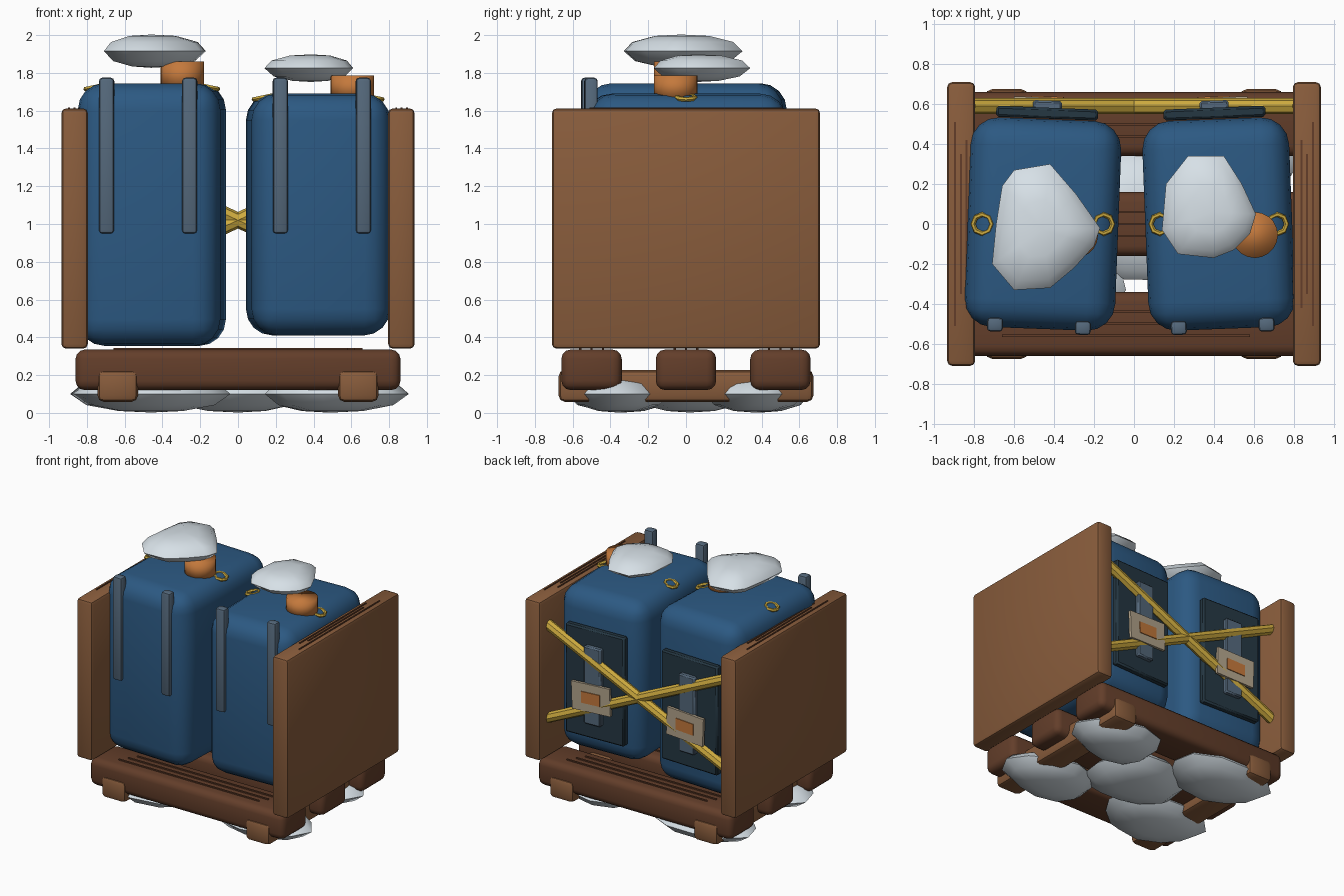
import bpy, bmesh
from math import radians, sin, cos, pi, atan2, hypot
from mathutils import Matrix, Vector

cube = bpy.data.objects.get("Cube")
if cube:
    bpy.data.objects.remove(cube)


def material(name, r, g, b):
    m = bpy.data.materials.new(name)
    m.use_nodes = True
    m.diffuse_color = (r, g, b, 1)
    m.node_tree.nodes["Principled BSDF"].inputs["Base Color"].default_value = (r, g, b, 1)
    return m


WOOD = material("light wood", .25, .108, .045)
DARK_WOOD = material("dark wood", .125, .048, .023)
BLUE = material("blue plastic", .025, .1, .225)
SLATE = material("slate webbing", .09, .14, .2)
CHARCOAL = material("charcoal plate", .018, .038, .055)
ORANGE = material("orange", .55, .19, .045)
YELLOW = material("yellow rope", .62, .41, .05)
SNOW = material("snow white", .68, .75, .8)
BEIGE = material("beige tag", .45, .37, .26)


def make(name, bm, mat, matrix=Matrix(), angle=40):
    bmesh.ops.recalc_face_normals(bm, faces=bm.faces)
    mesh = bpy.data.meshes.new(name)
    bm.to_mesh(mesh)
    bm.free()
    ob = bpy.data.objects.new(name, mesh)
    bpy.context.collection.objects.link(ob)
    mesh.materials.append(mat)
    ob.matrix_world = matrix
    bpy.ops.object.select_all(action='DESELECT')
    ob.select_set(True)
    bpy.context.view_layer.objects.active = ob
    bpy.ops.object.shade_smooth_by_angle(angle=radians(angle))
    return ob


def box(name, centre, size, mat, bevel=0, segments=2, matrix=Matrix()):
    bm = bmesh.new()
    bmesh.ops.create_cube(bm, size=1)
    bmesh.ops.scale(bm, vec=size, verts=bm.verts)
    if bevel:
        bmesh.ops.bevel(bm, geom=bm.edges[:], offset=bevel, segments=segments,
                        profile=.5, affect='EDGES')
    return make(name, bm, mat, matrix @ Matrix.Translation(centre))


def rod(name, a, b, radius, sides, mat, angle=40):
    a, b = Vector(a), Vector(b)
    bm = bmesh.new()
    bmesh.ops.create_cone(bm, cap_ends=True, segments=sides, radius1=radius,
                          radius2=radius, depth=(b - a).length)
    turn = (b - a).to_track_quat('Z', 'Y').to_matrix().to_4x4()
    return make(name, bm, mat, Matrix.Translation((a + b) / 2) @ turn, angle)


def ring(name, centre, major, minor, mat, tilt):
    bm = bmesh.new()
    n, k = 8, 6
    loops = [[bm.verts.new(((major + minor * cos(2 * pi * j / k)) * cos(2 * pi * i / n),
                            (major + minor * cos(2 * pi * j / k)) * sin(2 * pi * i / n),
                            minor * sin(2 * pi * j / k))) for j in range(k)] for i in range(n)]
    for i in range(n):
        for j in range(k):
            p, q = loops[i], loops[(i + 1) % n]
            bm.faces.new((p[j], q[j], q[(j + 1) % k], p[(j + 1) % k]))
    make(name, bm, mat, Matrix.Translation(centre) @ Matrix.Rotation(tilt, 4, 'Y'))


def lump(name, outline, z, half):
    """Flat snow lump: rings of one outline, shrinking to the top and bottom."""
    bm = bmesh.new()
    n = len(outline)
    cx, cy = (sum(p[i] for p in outline) / n for i in (0, 1))
    levels = [(.4, -.92), (.8, -.6), (1, 0), (.85, .55), (.45, .92)]
    loops = [[bm.verts.new((cx + (x - cx) * s, cy + (y - cy) * s, z + half * h))
              for x, y in outline] for s, h in levels]
    for low, high in zip(loops, loops[1:]):
        for i in range(n):
            j = (i + 1) % n
            bm.faces.new((low[i], low[j], high[j], high[i]))
    for loop, h in ((loops[0], -1), (loops[-1], 1)):
        tip = bm.verts.new((cx, cy, z + half * h))
        for i in range(n):
            bm.faces.new((loop[i], loop[(i + 1) % n], tip))
    make(name, bm, SNOW, angle=60)


# Pallet: three deck boards with raised grain, on two runners
for label, y in (("front", -.5), ("middle", 0), ("back", .5)):
    box(label + "_deck_board", (0, y, .228), (1.72, .32, .215), DARK_WOOD, .05, 3)
    for i in (-1, 0, 1):
        box(label + "_board_grain", (.04 * i, y + .06 * i, .338), (1.24, .012, .012), DARK_WOOD)
for side, s in (("right", -1), ("left", 1)):
    box(side + "_runner", (s * .637, 0, .143), (.215, 1.35, .17), WOOD, .035)
    # Side panels with grain along the top edge
    box(side + "_side_panel", (s * .865, 0, .976), (.14, 1.42, 1.272), WOOD, .025)
    for x, length in ((.838, .84), (.865, .7), (.895, 1.02)):
        box(side + "_panel_grain", (s * x, 0, 1.612), (.01, length, .012), DARK_WOOD)


# Canisters with straps, back plate, tag, cap and lifting rings
def canister(side, x, width, low, high, turn, cap, cap_z):
    m = Matrix.Translation((x, 0, 0)) @ Matrix.Rotation(radians(turn), 4, 'Z')
    box(side + "_canister", (0, 0, (low + high) / 2), (width, 1.05, high - low),
        BLUE, .14, 4, m)
    for sx in (-.22, .22):
        box(side + "_front_strap", (sx, -.512, 1.362), (.08, .07, .825), SLATE, .018, 2, m)
    box(side + "_back_plate", (0, .555, 1.01), (.51, .055, .87), CHARCOAL, .012, 1, m)
    box(side + "_back_strip", (0, .593, 1.01), (.145, .05, .62), SLATE, .01, 1, m)
    tag = m @ Matrix.Translation((0, .622, .92)) @ Matrix.Rotation(radians(turn), 4, 'Y')
    box(side + "_tag", (0, 0, 0), (.33, .022, .22), BEIGE, 0, 1, tag)
    box(side + "_tag_mark", (0, .013, 0), (.16, .008, .09), ORANGE, 0, 1, tag)
    rod(side + "_cap", (cap, -.055, high - .03), (cap, -.055, cap_z), .115, 20, ORANGE, 100)
    for s in (-1, 1):
        ring(side + "_lifting_ring", (x + s * (width / 2 - .075), 0, high - .02),
             .048, .013, YELLOW, s * radians(12))


canister("right", -.456, .755, .355, 1.745, -2.2, -.295, 1.86)
canister("left", .424, .735, .41, 1.69, 2.2, .605, 1.785)

# Crossed ropes at the back
for s in (-1, 1):
    rod("back_rope", (-.81, .59, 1.02 - s * .375), (.81, .59, 1.02 + s * .375), .04, 8, YELLOW)

# Snow lumps on top of the canisters
lump("right_top_snow", [(-.6, .27), (-.42, .3), (-.29, .15), (-.17, -.02), (-.2, -.11),
                        (-.3, -.22), (-.42, -.32), (-.6, -.33), (-.71, -.2), (-.69, 0),
                        (-.66, .19)], 1.915, .088)
lump("left_top_snow", [(.27, .34), (.45, .34), (.54, .2), (.61, .05), (.58, -.05),
                       (.5, -.13), (.4, -.17), (.22, -.15), (.14, -.03), (.16, .2)],
     1.825, .073)

# Snow lumps under the pallet
for i, (x, y, rx, ry) in enumerate([(-.46, -.33, .42, .29), (.5, -.36, .38, .26), (0, .02, .38, .32),
                                    (-.46, .4, .42, .28), (.47, .36, .36, .26)]):
    points = []
    for k in range(11):
        a = 2 * pi * k / 11
        r = 1 + .07 * sin(3 * a + 2 * i)
        points.append((x + rx * r * cos(a), y + ry * r * sin(a)))
    lump("ground_snow", points, .1, .098)
